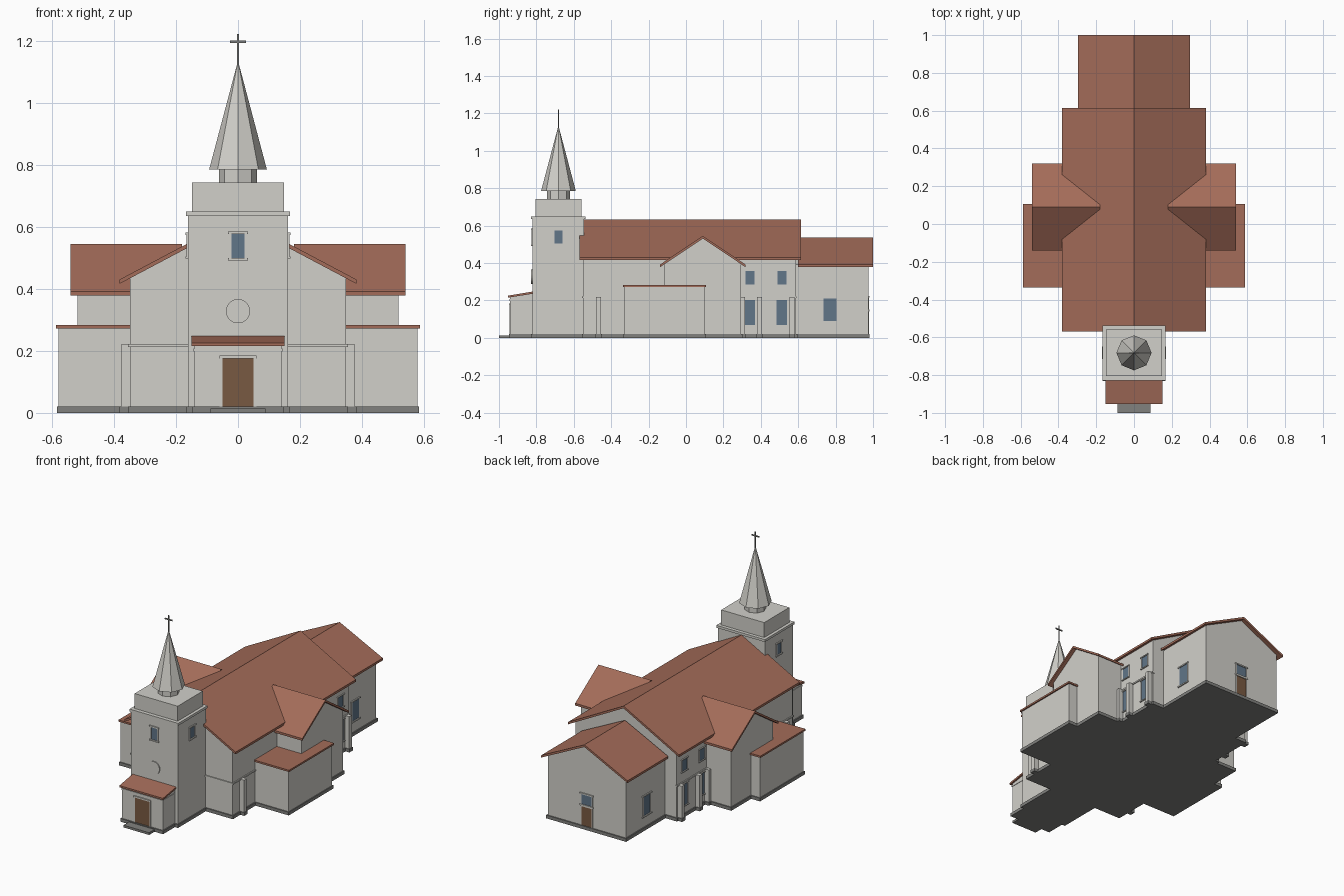
import bpy, bmesh, math

if "Cube" in bpy.data.objects:
    bpy.data.objects.remove(bpy.data.objects["Cube"])


def material(name, rgb):
    m = bpy.data.materials.new(name)
    m.diffuse_color = (*rgb, 1)
    m.use_nodes = True
    m.node_tree.nodes["Principled BSDF"].inputs["Base Color"].default_value = m.diffuse_color
    return m


WALL = material("plaster", (0.64, 0.63, 0.59))
ROOF = material("clay_tiles", (0.37, 0.15, 0.10))
GLASS = material("window_glass", (0.12, 0.18, 0.25))
WOOD = material("door_wood", (0.19, 0.10, 0.055))
STONE = material("dark_stone", (0.22, 0.22, 0.21))


def finish(name, bm, mat):
    bmesh.ops.recalc_face_normals(bm, faces=bm.faces)
    mesh = bpy.data.meshes.new(name)
    bm.to_mesh(mesh)
    bm.free()
    mesh.materials.append(mat)
    ob = bpy.data.objects.new(name, mesh)
    bpy.context.collection.objects.link(ob)
    return ob


def prism(name, axis, pts, a, b, mat):
    """Extrude a 2D profile (horizontal, z) along x or y from a to b."""
    bm = bmesh.new()
    place = (lambda p, t: (t, p[0], p[1])) if axis == 'x' else (lambda p, t: (p[0], t, p[1]))
    ends = [[bm.verts.new(place(p, t)) for p in pts] for t in (a, b)]
    n = len(pts)
    for e in ends:
        bm.faces.new(e)
    for i in range(n):
        j = (i + 1) % n
        bm.faces.new((ends[0][i], ends[0][j], ends[1][j], ends[1][i]))
    return finish(name, bm, mat)


def box(name, x, y, z, mat=WALL):
    return prism(name, 'y', [(x[0], z[0]), (x[1], z[0]), (x[1], z[1]), (x[0], z[1])], *y, mat)


def cone(name, r1, r2, y, z0, z1, mat=WALL, x=0):
    bm = bmesh.new()
    bmesh.ops.create_cone(bm, cap_ends=True, segments=8, radius1=r1, radius2=r2, depth=z1 - z0)
    bmesh.ops.translate(bm, verts=bm.verts, vec=(x, y, (z0 + z1) / 2))
    return finish(name, bm, mat)


def gabled(name, axis, c, wall_half, roof_half, eave, ridge, wall, roof, t=0.014):
    """Gabled wall block with a folded roof slab."""
    k = (ridge - eave) / roof_half
    top = ridge - t
    edge = top - k * wall_half
    prism(name + "_walls", axis, [(c - wall_half, 0.01), (c + wall_half, 0.01),
          (c + wall_half, edge), (c, top), (c - wall_half, edge)], *wall, WALL)
    prism(name + "_roof", axis, [(c - roof_half, eave), (c, ridge), (c + roof_half, eave),
          (c + roof_half, eave - t), (c, top), (c - roof_half, eave - t)], *roof, ROOF)


def opening(name, axis, s, face, c, z0, z1, w, mat=GLASS, trim=0.008, sill=True):
    """Panel with surround on the wall plane axis=face, facing direction s."""
    def part(n, h0, h1, za, zb, d, m):
        span = sorted((face - s * 0.004, face + s * d))
        if axis == 'x':
            box(n, span, (h0, h1), (za, zb), m)
        else:
            box(n, (h0, h1), span, (za, zb), m)
    h = w / 2
    part(name + "_panel", c - h, c + h, z0, z1, 0.001, mat)
    for side in (-1, 1):
        e = sorted((c + side * h, c + side * (h + trim)))
        part(name + "_jamb", *e, z0, z1, 0.004, WALL)
    over = 0.004 if sill else 0
    part(name + "_head", c - h - trim - over, c + h + trim + over, z1, z1 + trim, 0.007, WALL)
    if sill:
        part(name + "_sill", c - h - trim - over, c + h + trim + over, z0 - trim, z0, 0.007, WALL)


# Main gabled volumes
gabled("nave", 'y', 0, 0.348, 0.382, 0.43, 0.632, (-0.55, 0.588), (-0.57, 0.615))
gabled("chancel", 'y', 0, 0.268, 0.297, 0.393, 0.538, (0.58, 0.975), (0.60, 1.0))

# Plinths under the centre line volumes
for nm, hx, y in (("nave", 0.355, (-0.557, 0.595)), ("chancel", 0.275, (0.59, 0.982)),
                  ("tower", 0.168, (-0.83, -0.55)), ("porch", 0.147, (-0.947, -0.82))):
    box(nm + "_plinth", (-hx, hx), y, (0, 0.02), STONE)
box("entrance_step", (-0.088, 0.088), (-1.0, -0.94), (0, 0.014), STONE)

# Tower
TY = -0.682
box("tower_shaft", (-0.162, 0.162), (-0.822, -0.545), (0.01, 0.637))
box("tower_cornice", (-0.167, 0.167), (-0.828, -0.537), (0.635, 0.65))
box("tower_upper_block", (-0.148, 0.148), (-0.805, -0.558), (0.65, 0.743))
cone("spire_neck", 0.061, 0.061, TY, 0.74, 0.79)
cone("spire", 0.093, 0.002, TY, 0.785, 1.128)
box("cross_upright", (-0.003, 0.003), (TY - 0.003, TY + 0.003), (1.12, 1.222), STONE)
box("cross_arm", (-0.026, 0.026), (TY - 0.003, TY + 0.003), (1.193, 1.2), STONE)
opening("tower_front_window", 'y', -1, -0.822, 0, 0.5, 0.577, 0.042)

# Round medallion on the tower front
prism("tower_medallion", 'y', [(0.039 * math.cos(a * math.tau / 32), 0.328 + 0.039 * math.sin(a * math.tau / 32))
      for a in range(32)], -0.828, -0.82, WALL)

# Porch
prism("porch_walls", 'x', [(-0.94, 0.01), (-0.82, 0.01), (-0.82, 0.236), (-0.94, 0.217)], -0.14, 0.14, WALL)
prism("porch_roof", 'x', [(-0.952, 0.215), (-0.952, 0.226), (-0.82, 0.248), (-0.82, 0.236)], -0.15, 0.15, ROOF)
box("porch_trim", (-0.143, 0.143), (-0.944, -0.82), (0.198, 0.208))
opening("front_door", 'y', -1, -0.94, 0, 0.02, 0.176, 0.1, WOOD, 0.009, False)

# Rear door with window above
opening("rear_door", 'y', 1, 0.975, 0, 0.02, 0.14, 0.07, WOOD, 0.007, False)
opening("rear_window", 'y', 1, 0.975, 0, 0.152, 0.215, 0.07)

# Parts repeated on both sides
for s, side in ((-1, "left"), (1, "right")):
    def span(a, b):
        return sorted((s * a, s * b))

    # Transept and low flat-roofed annex
    gabled(side + "_transept", 'x', 0.09, 0.205, 0.229, 0.392, 0.545, span(0.34, 0.517), span(0.18, 0.54))
    box(side + "_transept_plinth", span(0.34, 0.523), (-0.122, 0.302), (0, 0.02), STONE)
    box(side + "_annex_walls", span(0.34, 0.579), (-0.329, 0.1), (0.01, 0.274))
    box(side + "_annex_roof", span(0.34, 0.587), (-0.337, 0.107), (0.272, 0.283), ROOF)
    box(side + "_annex_plinth", span(0.34, 0.584), (-0.335, 0.106), (0, 0.02), STONE)

    # Buttresses
    for y in (-0.467, 0.302, 0.393, 0.567):
        box(side + "_buttress", span(0.34, 0.378), (y - 0.013, y + 0.013), (0.01, 0.22))
        box(side + "_buttress_plinth", span(0.34, 0.382), (y - 0.017, y + 0.017), (0, 0.02), STONE)

    # String courses along the nave sides and front
    for y in ((-0.554, -0.32), (0.29, 0.592)):
        box(side + "_string_course", span(0.34, 0.354), y, (0.213, 0.222))
    box(side + "_front_string_course", span(0.16, 0.354), (-0.556, -0.545), (0.213, 0.222))

    # Side windows
    for y in (0.342, 0.512):
        opening(side + "_nave_lower_window", 'x', s, s * 0.348, y, 0.07, 0.203, 0.055, trim=0.006)
        opening(side + "_nave_upper_window", 'x', s, s * 0.348, y, 0.286, 0.357, 0.048, trim=0.006)
    opening(side + "_chancel_window", 'x', s, s * 0.268, 0.77, 0.09, 0.21, 0.068)
    opening(side + "_tower_window", 'x', s, s * 0.162, TY, 0.505, 0.573, 0.042)
